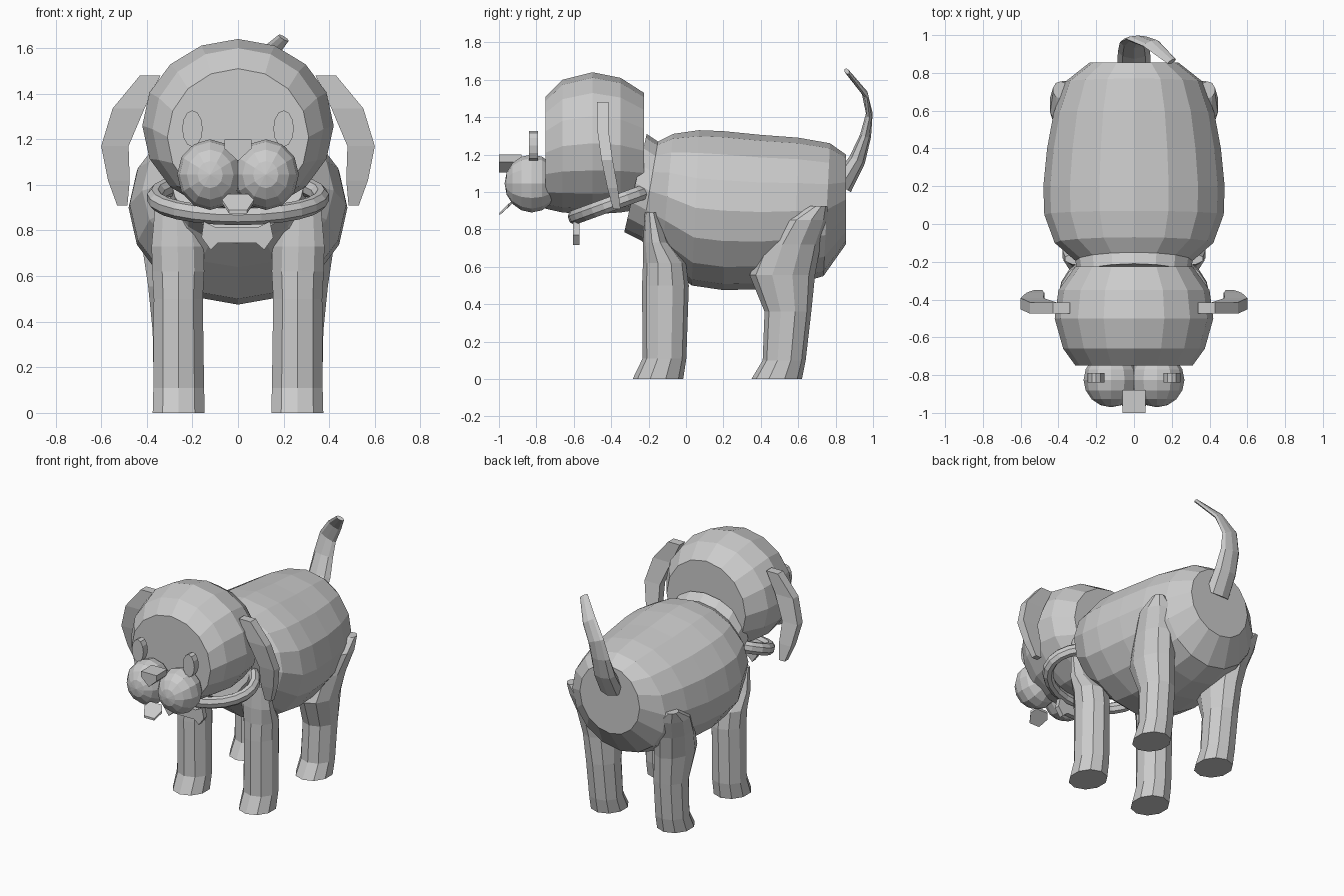
import bpy, bmesh, math
from mathutils import Vector as V

if "Cube" in bpy.data.objects:
    bpy.data.objects.remove(bpy.data.objects["Cube"])

mat = bpy.data.materials.new("plain grey")
mat.diffuse_color = (0.6, 0.6, 0.6, 1)
mat.use_nodes = True
mat.node_tree.nodes["Principled BSDF"].inputs["Base Color"].default_value = mat.diffuse_color


def finish(bm, name):
    bmesh.ops.recalc_face_normals(bm, faces=bm.faces)
    me = bpy.data.meshes.new(name)
    bm.to_mesh(me)
    bm.free()
    me.materials.append(mat)
    ob = bpy.data.objects.new(name, me)
    bpy.context.collection.objects.link(ob)
    return ob


def ring(c, u, v, n, off=0.0):
    """Ellipse of n points around c with half axes u and v."""
    c, u, v = V(c), V(u), V(v)
    return [c + u * math.cos(a) + v * math.sin(a)
            for a in (2 * math.pi * (i + off) / n for i in range(n))]


def loft(name, rings, closed=False):
    """Skin a row of rings; cap the ends unless closed into a loop."""
    bm = bmesh.new()
    rows = [[bm.verts.new(p) for p in r] for r in rings]
    n = len(rows[0])
    for k in range(len(rows) if closed else len(rows) - 1):
        a, b = rows[k], rows[(k + 1) % len(rows)]
        for i in range(n):
            j = (i + 1) % n
            bm.faces.new((a[i], a[j], b[j], b[i]))
    if not closed:
        bm.faces.new(rows[0])
        bm.faces.new(rows[-1])
    return finish(bm, name)


def plate(name, pts, y0, y1):
    """Outline in x, z extruded from y0 to y1."""
    return loft(name, [[V((x, y, z)) for x, z in pts] for y in (y0, y1)])


def mirrored(name, build):
    """Build a right and a left copy; build(side) returns the object."""
    for side, tag in ((1, "right"), (-1, "left")):
        build(side, tag + "_" + name)


# Body: tilted elliptical rings (top y, top z, bottom y, bottom z, half width)
body = [(.855, 1.2, .855, .72, .235), (.77, 1.26, .735, .55, .365), (.6, 1.29, .58, .505, .425),
        (.4, 1.305, .4, .48, .46), (.2, 1.325, .2, .475, .48), (.07, 1.33, .03, .5, .475),
        (-.07, 1.31, -.13, .64, .42), (-.15, 1.27, -.24, .74, .31), (-.21, 1.31, -.33, .785, .3)]
loft("body", [ring((0, (a + c) / 2, (b + d) / 2), (w, 0, 0),
                   (0, (a - c) / 2, (b - d) / 2), 16) for a, b, c, d, w in body])

# Head: rings along y (y, centre z, half width, half height)
head = [(-.75, 1.21, .31, .3), (-.66, 1.245, .375, .355), (-.5, 1.26, .42, .38),
        (-.35, 1.25, .4, .36), (-.225, 1.22, .31, .31)]
loft("head", [ring((0, y, z), (w, 0, 0), (0, 0, h), 16) for y, z, w, h in head])


# Muzzle cheeks
def cheek(s, name):
    bm = bmesh.new()
    bmesh.ops.create_uvsphere(bm, u_segments=12, v_segments=8, radius=1)
    for v in bm.verts:
        x, y, z = v.co
        v.co = (s * .122 + x * .145, -.825 + z * .145, 1.045 + y * .155)
    finish(bm, name)


# Eyes: upright oval discs
def eye(s, name):
    loft(name, [ring((s * .2, y, 1.247), (.045, 0, 0), (0, 0, .08), 12) for y in (-.84, -.79)])


# Ears: flat hanging flaps (outer x, inner x, z, centre y, half thickness)
def ear(s, name):
    rows = [(.43, .34, 1.48, -.445, .03), (.55, .41, 1.335, -.445, .03), (.6, .48, 1.17, -.422, .03),
            (.57, .475, 1.02, -.392, .028), (.53, .485, .91, -.37, .02)]
    loft(name, [[V((s * o, y - t, z)), V((s * o, y + t, z)), V((s * i, y + t, z)),
                 V((s * i, y - t, z))] for o, i, z, y, t in rows])


# Legs: stacked ovals (z, centre y, half depth, centre x, half width)
FRONT = [(0, -.15, .135, .26, .12), (.11, -.115, .117, .26, .117), (.5, -.11, .125, .262, .113),
         (.62, -.115, .115, .262, .12), (.73, -.16, .07, .265, .12), (.89, -.185, .035, .27, .1)]
BACK = [(0, .485, .135, .26, .12), (.1, .525, .115, .26, .115), (.36, .545, .125, .265, .115),
        (.555, .515, .175, .28, .12), (.72, .565, .155, .3, .125), (.85, .63, .13, .33, .12),
        (.925, .71, .045, .39, .04)]


def leg(rows):
    return lambda s, name: loft(name, [ring((s * x, y, z), (w, 0, 0), (0, d, 0), 10, .5)
                                       for z, y, d, x, w in rows])


for part, build in (("cheek", cheek), ("eye", eye), ("ear", ear),
                    ("front_leg", leg(FRONT)), ("back_leg", leg(BACK))):
    mirrored(part, build)

# Nose and tongue
plate("nose", [(-.06, 1.2), (.06, 1.2), (.06, 1.16), (0, 1.105), (-.06, 1.16)], -1, -.88)
tongue = [(-.045, -.92, .945), (-.07, -.95, .92), (-.04, -.997, .875),
          (.04, -.997, .875), (.07, -.95, .92), (.045, -.92, .945)]
loft("tongue", [[V((x, y, z + d)) for x, y, z in tongue] for d in (0, .015)])

# Collar: oval hoop tilted up towards the back
tilt = math.radians(20)
back, up = V((0, math.cos(tilt), math.sin(tilt))), V((0, -math.sin(tilt), math.cos(tilt)))
hoop = []
for i in range(24):
    a = 2 * math.pi * i / 24
    out = V((math.cos(a), 0, 0)) + back * math.sin(a)
    mid = V((.365 * math.cos(a), -.375, .945)) + back * (.235 * math.sin(a))
    hoop.append(ring(mid, out * .036, up * .042, 8, .5))
loft("collar", hoop, closed=True)

# Bone-shaped tag
plate("bone_tag", [(-.15, .84), (-.16, .77), (-.12, .715), (-.09, .745), (.08, .745), (.115, .715),
                   (.155, .77), (.14, .84), (.09, .815), (-.1, .815)], -.605, -.57)

# Tail: path point, half width, half thickness
tail = [((0, .83, 1.03), .09, .06), ((0, .915, 1.17), .085, .045), ((0, .96, 1.3), .075, .03),
        ((.02, .98, 1.42), .065, .018), ((.09, .955, 1.53), .05, .016), ((.2, .86, 1.645), .028, .012)]
rings = []
for i, (p, w, t) in enumerate(tail):
    d = (V(tail[min(i + 1, 5)][0]) - V(tail[max(i - 1, 0)][0])).normalized()
    side = (V((1, 0, 0)) - d * d.x).normalized()
    rings.append(ring(p, side * w, d.cross(side) * t, 8))
loft("tail", rings)
